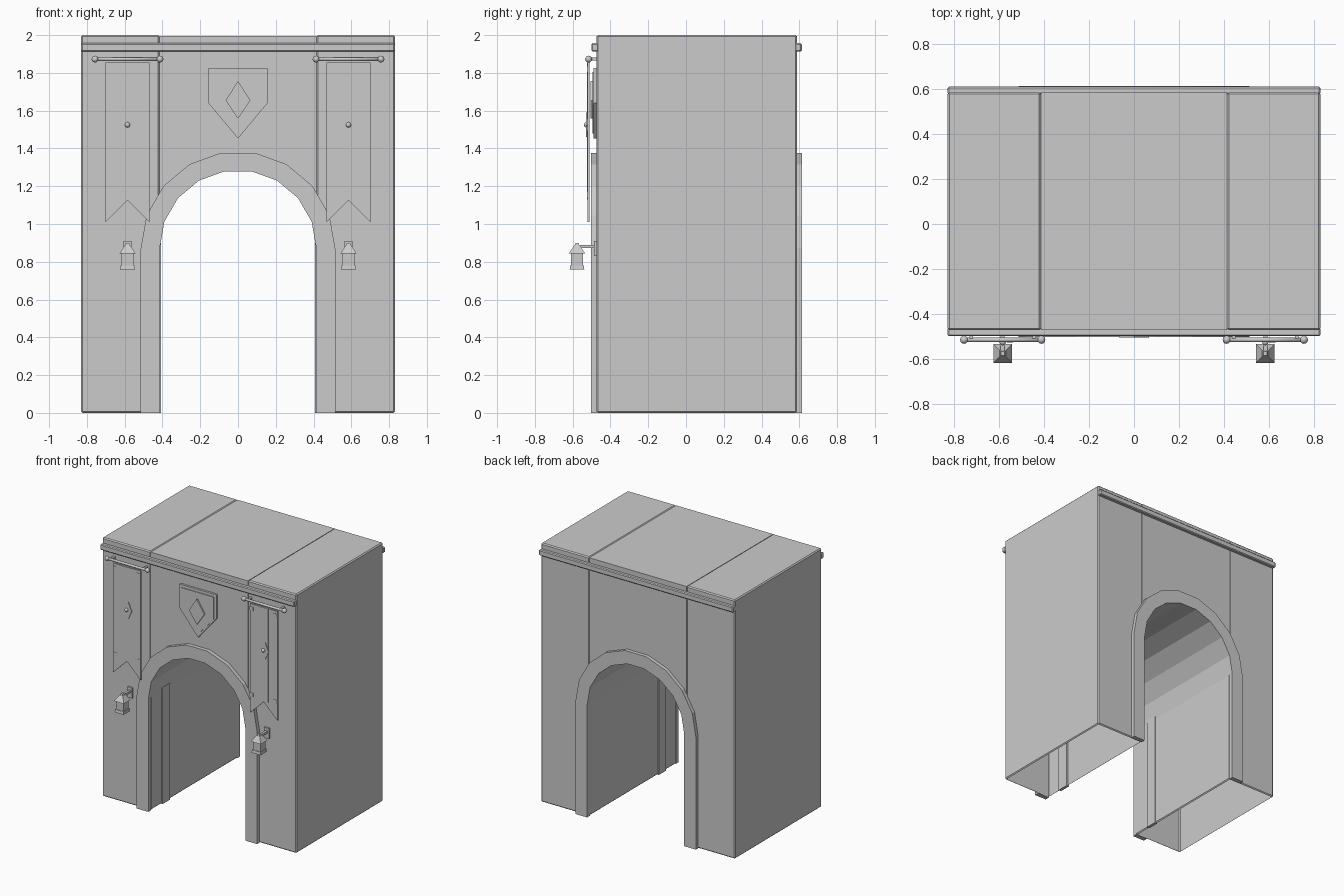
import bpy, bmesh, math
from mathutils import Matrix, Vector

if "Cube" in bpy.data.objects:
    bpy.data.objects.remove(bpy.data.objects["Cube"])

stone = bpy.data.materials.new("grey_stone")
stone.diffuse_color = (0.6, 0.6, 0.6, 1)
stone.use_nodes = True
stone.node_tree.nodes["Principled BSDF"].inputs["Base Color"].default_value = stone.diffuse_color

FRONT, BACK = -0.473, 0.587      # wall planes
SPRING, R_IN, R_OUT = 0.87, 0.415, 0.515
BX = 0.585                       # banner and lantern centre


def finish(name, bm, smooth=False):
    me = bpy.data.meshes.new(name)
    bmesh.ops.recalc_face_normals(bm, faces=bm.faces)
    bm.to_mesh(me)
    bm.free()
    me.materials.append(stone)
    ob = bpy.data.objects.new(name, me)
    bpy.context.collection.objects.link(ob)
    for p in me.polygons:
        p.use_smooth = smooth
    return ob


def box(name, x0, x1, y0, y1, z0, z1, bevel=0, open_bottom=False):
    bm = bmesh.new()
    bmesh.ops.create_cube(bm, size=1)
    for v in bm.verts:
        v.co = ((x0 + x1) / 2 + v.co.x * (x1 - x0),
                (y0 + y1) / 2 + v.co.y * (y1 - y0),
                (z0 + z1) / 2 + v.co.z * (z1 - z0))
    if bevel:
        bmesh.ops.bevel(bm, geom=bm.edges[:], offset=bevel, segments=1, affect='EDGES')
    ob_faces = [f for f in bm.faces if f.calc_center_median().z < z0 + 1e-4]
    if open_bottom:
        bmesh.ops.delete(bm, geom=ob_faces, context='FACES')
    return finish(name, bm)


def plate(name, pts, y0, y1):
    """Extrude an x-z outline from y0 to y1."""
    bm = bmesh.new()
    f = bm.faces.new([bm.verts.new((x, y0, z)) for x, z in pts])
    ext = bmesh.ops.extrude_face_region(bm, geom=[f])['geom']
    for v in ext:
        if isinstance(v, bmesh.types.BMVert):
            v.co.y = y1
    return finish(name, bm)


def frustum(name, x, y, z0, z1, r0, r1):
    """Square tapered block, r = half width."""
    bm = bmesh.new()
    bmesh.ops.create_cone(bm, cap_ends=True, segments=4, radius1=r0 * math.sqrt(2),
                          radius2=r1 * math.sqrt(2), depth=z1 - z0,
                          matrix=Matrix.Translation((x, y, (z0 + z1) / 2))
                          @ Matrix.Rotation(math.pi / 4, 4, 'Z'))
    return finish(name, bm)


def arc(r, a0=0, a1=180, n=9):
    return [(r * math.cos(math.radians(a0 + (a1 - a0) * i / n)),
             SPRING + r * math.sin(math.radians(a0 + (a1 - a0) * i / n)))
            for i in range(n + 1)]


# Side piers, hollow underneath
for s, side in ((-1, "left"), (1, "right")):
    xs = sorted((s * R_IN, s * 0.83))
    box(side + "_pier", *xs, FRONT, BACK, 0, 2, 0.008, True)
    # guide rib inside the passage
    rib = sorted((s * 0.407, s * 0.43))
    box(side + "_passage_rib", *rib, -0.34, -0.25, 0, 0.9)

# Central wall with the vaulted passage
plate("vault_wall", arc(R_IN) + [(-R_IN, 1.996), (R_IN, 1.996)], FRONT, BACK)

# Arch surrounds with jambs, front and back
surround = ([(R_OUT, 0)] + arc(R_OUT) + [(-R_OUT, 0), (-R_IN, 0)]
            + arc(R_IN)[::-1] + [(R_IN, 0)])
plate("front_arch_surround", surround, FRONT - 0.03, FRONT + 0.005)
plate("back_arch_surround", surround, BACK - 0.005, BACK + 0.028)

# Cornice strips
box("front_cornice", -0.83, 0.83, -0.5, FRONT + 0.01, 1.913, 1.957, 0.006)
box("back_cornice", -0.83, 0.83, BACK - 0.01, 0.613, 1.913, 1.957, 0.006)


# Shield above the arch
def shield(name, w, top, shoulder, tip, y):
    plate(name, [(-w, top), (w, top), (w, shoulder), (0, tip), (-w, shoulder)], FRONT + 0.004, y)


shield("shield_rim", 0.157, 1.825, 1.64, 1.453, -0.489)
shield("shield_field", 0.138, 1.804, 1.63, 1.478, -0.495)
plate("shield_diamond", [(0, 1.756), (0.066, 1.655), (0, 1.558), (-0.066, 1.655)], -0.49, -0.505)

for s, side in ((-1, "left"), (1, "right")):
    c = s * BX
    # Swallow-tailed banner with raised centre stripe and edge bands
    plate(side + "_banner", [(c - 0.117, 1.855), (c + 0.117, 1.855), (c + 0.117, 1.01),
                             (c, 1.125), (c - 0.117, 1.01)], -0.522, -0.51)
    box(side + "_banner_stripe", c - 0.04, c + 0.04, -0.525, -0.515, 1.13, 1.855)
    for e in (-1, 1):
        ex = c + e * 0.102
        for z in (1.82, 1.155):
            box(side + "_banner_band", ex - 0.015, ex + 0.015, -0.525, -0.515, z - 0.014, z + 0.014)
    # Chevron and boss
    plate(side + "_banner_chevron", [(c + 0.018, 1.59), (c + 0.045, 1.525), (c + 0.018, 1.46),
                                     (c + 0.035, 1.525)], -0.52, -0.529)
    bm = bmesh.new()
    bmesh.ops.create_uvsphere(bm, u_segments=12, v_segments=8, radius=0.014,
                              matrix=Matrix.Translation((c, -0.527, 1.525)))
    finish(side + "_banner_boss", bm, True)
    # Pole with ball ends
    bm = bmesh.new()
    bmesh.ops.create_cone(bm, cap_ends=True, segments=12, radius1=0.01, radius2=0.01, depth=0.34,
                          matrix=Matrix.Translation((c, -0.516, 1.873))
                          @ Matrix.Rotation(math.pi / 2, 4, 'Y'))
    for e in (-1, 1):
        bmesh.ops.create_uvsphere(bm, u_segments=12, v_segments=8, radius=0.018,
                                  matrix=Matrix.Translation((c + e * 0.172, -0.516, 1.873)))
    finish(side + "_banner_pole", bm, True)
    for e in (-1, 1):
        px = c + e * 0.14
        box(side + "_pole_bracket", px - 0.008, px + 0.008, -0.516, FRONT + 0.005, 1.865, 1.881)

    # Hanging lantern on a wall bracket
    ly = -0.577
    box(side + "_lantern_wall_plate", c - 0.02, c + 0.02, FRONT - 0.014, FRONT + 0.005, 0.83, 0.91)
    box(side + "_lantern_arm", c - 0.009, c + 0.009, ly, FRONT, 0.872, 0.89)
    frustum(side + "_lantern_base", c, ly, 0.758, 0.78, 0.039, 0.036)
    frustum(side + "_lantern_body", c, ly, 0.78, 0.845, 0.032, 0.032)
    frustum(side + "_lantern_roof", c, ly, 0.845, 0.888, 0.042, 0.014)
    frustum(side + "_lantern_cap", c, ly, 0.888, 0.9, 0.012, 0.008)
